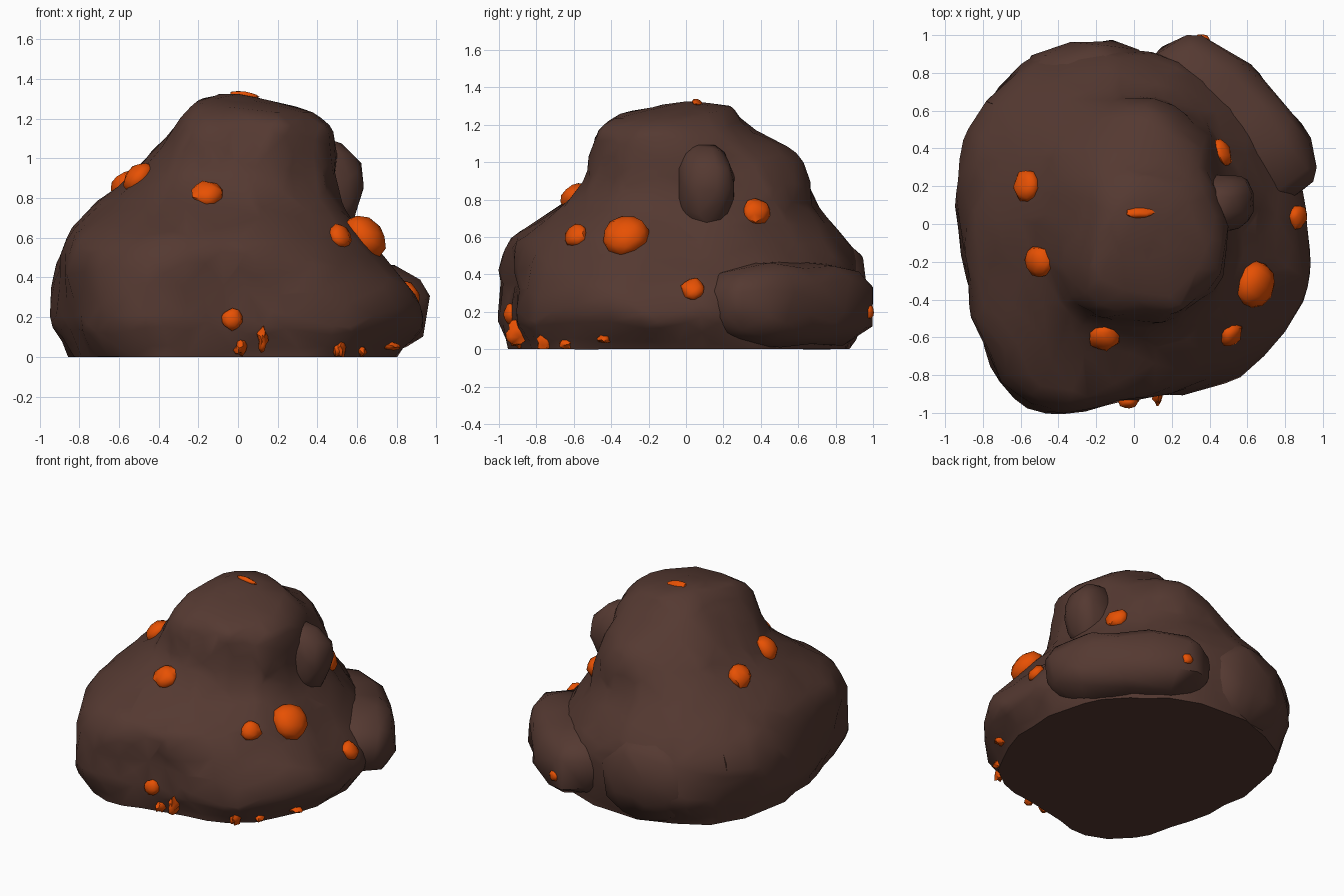
import bpy
import bmesh
import math
import random
from mathutils import Vector, Matrix, noise
from mathutils.bvhtree import BVHTree

random.seed(4)
if "Cube" in bpy.data.objects:
    bpy.data.objects.remove(bpy.data.objects["Cube"], do_unlink=True)


def make_material(name, colour):
    mat = bpy.data.materials.new(name)
    mat.use_nodes = True
    mat.diffuse_color = colour
    bsdf = next(n for n in mat.node_tree.nodes if n.type == "BSDF_PRINCIPLED")
    bsdf.inputs["Base Color"].default_value = colour
    bsdf.inputs["Roughness"].default_value = 0.9
    return mat


brown = make_material("dark brown rock", (0.09, 0.041, 0.031, 1))
orange = make_material("glowing orange ore", (0.82, 0.083, 0.001, 1))

# Rock radius in hundredths: one row per height, one entry per 30 degrees from +x
HEIGHTS = [0, .15, .3, .45, .6, .75, .9, 1.05, 1.2, 1.29, 1.32]
RADII = [
    [80, 82, 84, 88, 92, 91, 84, 90, 104, 88, 90, 84],
    [93, 86, 88, 91, 101, 98, 92, 97, 113, 92, 97, 97],
    [90, 83, 88, 92, 102, 100, 92, 98, 112, 91, 95, 97],
    [77, 76, 83, 91, 99, 99, 92, 98, 110, 92, 90, 86],
    [63, 66, 74, 84, 90, 91, 88, 93, 102, 89, 82, 74],
    [54, 58, 66, 72, 77, 76, 73, 74, 77, 68, 64, 61],
    [51, 52, 63, 67, 65, 60, 54, 54, 58, 55, 56, 56],
    [50, 47, 55, 58, 53, 47, 41, 44, 51, 50, 52, 54],
    [44, 39, 35, 33, 34, 30, 28, 33, 46, 46, 50, 51],
    [34, 29, 26, 24, 21, 20, 19, 24, 34, 36, 41, 40],
    [14, 13, 12, 11, 10, 10, 10, 11, 14, 15, 16, 15],
]


def spline(a, b, c, d, t):
    return b + t * (c - a + t * (2*a - 5*b + 4*c - d + t * (3*(b - c) + d - a))) / 2


def ring_radius(row, angle):
    n = len(row)
    u = angle / math.tau * n
    i = int(u)
    return spline(*(row[(i + k) % n] / 100 for k in (-1, 0, 1, 2)), u - i)


def chipped(p):
    """Offset that breaks a smooth surface into broad chipped planes."""
    cells = noise.voronoi(p * 3.2)[0]
    return 0.015 * noise.noise(p * 2.7) + 0.04 * (0.4 - cells[0]) + 0.02 * noise.noise(p * 7)


def finish(name, bm, mat, angle, ratio=1):
    bmesh.ops.recalc_face_normals(bm, faces=bm.faces)
    mesh = bpy.data.meshes.new(name)
    bm.to_mesh(mesh)
    bm.free()
    mesh.materials.append(mat)
    obj = bpy.data.objects.new(name, mesh)
    bpy.context.collection.objects.link(obj)
    bpy.ops.object.select_all(action="DESELECT")
    obj.select_set(True)
    bpy.context.view_layer.objects.active = obj
    if ratio < 1:
        mod = obj.modifiers.new("facets", "DECIMATE")
        mod.ratio = ratio
        bpy.ops.object.modifier_apply(modifier=mod.name)
    bpy.ops.object.shade_smooth_by_angle(angle=math.radians(angle))
    return obj


# Main mound: lofted rings with a chipped surface and a tilted crown
SEGMENTS, STEPS = 72, 4
LAST = len(HEIGHTS) - 1
bm = bmesh.new()
rings = []
for level in range(LAST * STEPS + 1):
    i, t = divmod(level, STEPS)
    t /= STEPS
    near = [min(max(i + k, 0), LAST) for k in (-1, 0, 1, 2)]
    z = HEIGHTS[i] * (1 - t) + HEIGHTS[near[2]] * t
    ring = []
    for s in range(SEGMENTS):
        a = math.tau * s / SEGMENTS
        r = spline(*(ring_radius(RADII[k], a) for k in near), t)
        r += chipped(Vector((r * math.cos(a), r * math.sin(a), z))) * min(1, r * 2)
        x, y = r * math.cos(a), r * math.sin(a)
        crown = min(1, max(0, (z - 1.1) * 5))
        ring.append(bm.verts.new((x, y, z + crown * (0.08 * y - 0.1 * (x + 0.1)))))
    rings.append(ring)
for low, high in zip(rings, rings[1:]):
    for s in range(SEGMENTS):
        n = (s + 1) % SEGMENTS
        bm.faces.new((low[s], low[n], high[n], high[s]))
bm.faces.new(rings[0][::-1])
apex = bm.verts.new((0, 0, 1.325))
for s in range(SEGMENTS):
    bm.faces.new((rings[-1][s], rings[-1][(s + 1) % SEGMENTS], apex))
mound = finish("rock_mound", bm, brown, 45, 0.2)


# Boulders: rounded blocks mostly sunk into the mound
def boulder(name, centre, half, turn, power):
    bm = bmesh.new()
    bmesh.ops.create_icosphere(bm, subdivisions=4, radius=1)
    spin = Matrix.Rotation(math.radians(turn), 3, "Z")
    for v in bm.verts:
        size = sum(abs(c) ** power for c in v.co) ** (1 / power)
        offset = spin @ Vector([c * h / size for c, h in zip(v.co, half)])
        p = Vector(centre) + offset
        p += offset.normalized() * chipped(p)
        p.z = max(p.z, 0)
        v.co = p
    return finish(name, bm, brown, 45, 0.1)


rocks = [
    mound,
    boulder("corner_slab", (.5, .54, .24), (.53, .29, .23), 136, 2.9),
    boulder("back_boulder", (-.24, .68, .28), (.37, .3, .33), 8, 2.3),
    boulder("side_slab", (.46, .1, .86), (.16, .17, .24), 0, 2.1),
]

# Ore nuggets: flattened lumps seated on the nearest rock surface
trees = [BVHTree.FromPolygons([v.co for v in o.data.vertices],
                              [p.vertices for p in o.data.polygons]) for o in rocks]


def nugget(name, spot, radius, height=0.65, jitter=0.12, stretch=(1, 1, 1)):
    hits = [t.find_nearest(Vector(spot)) for t in trees]
    place, normal = min(hits, key=lambda h: h[3])[:2]
    bm = bmesh.new()
    bmesh.ops.create_icosphere(bm, subdivisions=2, radius=radius)
    seat = normal.to_track_quat("Z", "Y").to_matrix()
    for v in bm.verts:
        v.co *= 1 + random.uniform(-jitter, jitter)
        v.co.z *= height
        v.co = place + Matrix.Diagonal(stretch) @ seat @ v.co
        v.co.z = max(v.co.z, 0)
    finish(name, bm, orange, 50)


nugget("large_nugget", (.63, -.32, .6), .125, 0.75, 0.05)
NUGGETS = [
    ((.53, -.6, .62), .068), ((.84, .04, .3), .065), ((.45, .37, .73), .072),
    ((-.16, -.6, .82), .08), ((-.5, -.2, .9), .09), ((-.57, .2, .87), .085),
    ((-.03, -.93, .19), .055), ((.36, .96, .2), .035),
]
for k, (spot, radius) in enumerate(NUGGETS):
    nugget(f"nugget_{k + 1}", spot, radius)
nugget("crown_nugget", (.03, .06, 1.33), .075, 0.25, stretch=(1, .35, 1))

# Small jagged shards along the front foot of the rock
SHARDS = [
    ((.02, -.93, .03), .042, (.7, 1, .9)), ((.14, -.95, .06), .075, (.35, 1, .8)),
    ((.51, -.75, .04), .045, (.6, 1, 1)), ((.62, -.64, .03), .035, (.7, 1, .8)),
    ((.79, -.45, .03), .045, (1, .8, .5)),
]
for k, (spot, radius, stretch) in enumerate(SHARDS):
    nugget(f"foot_shard_{k + 1}", spot, radius, 1, 0.3, stretch)
